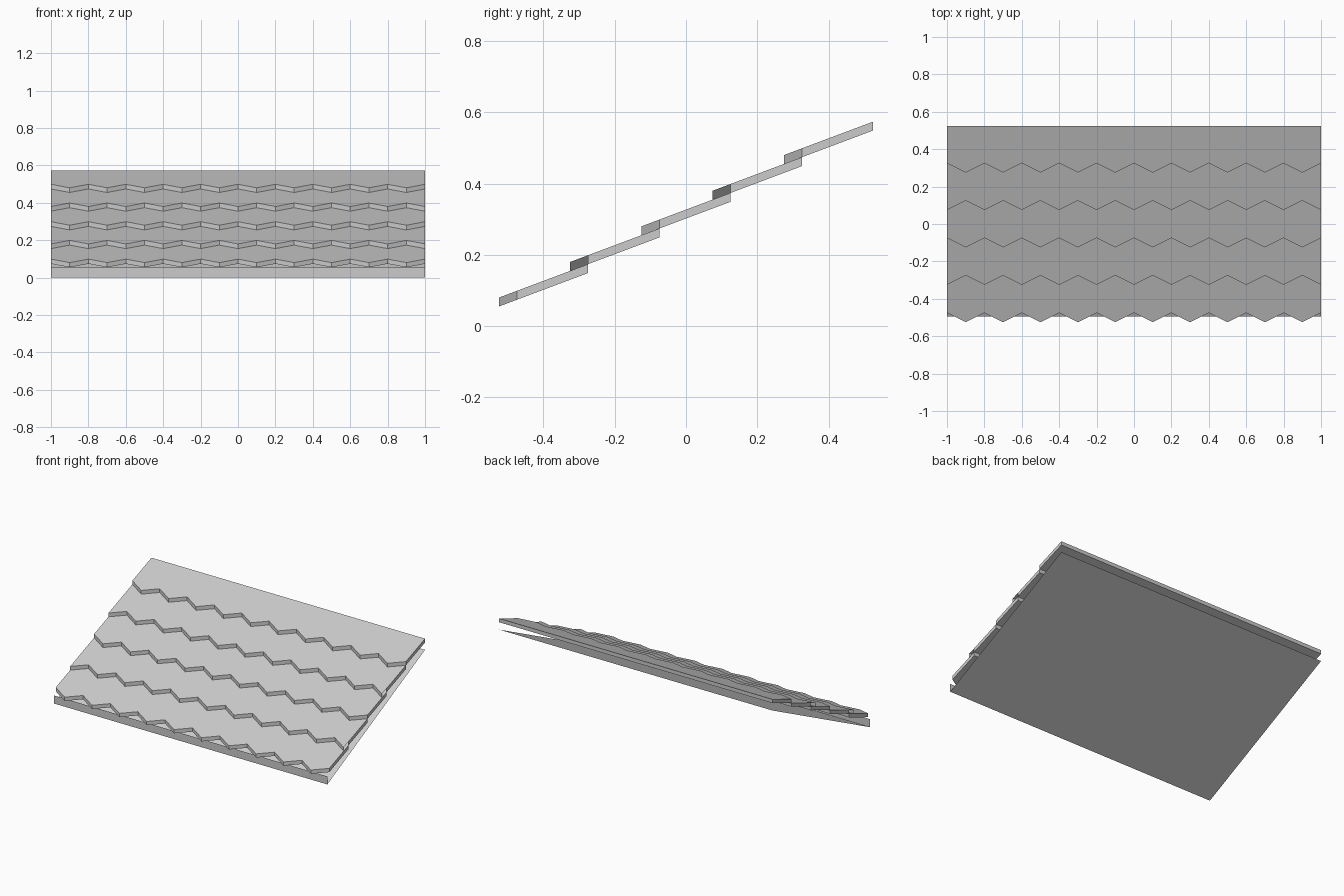
import bpy, bmesh

if "Cube" in bpy.data.objects:
    bpy.data.objects.remove(bpy.data.objects["Cube"])

SLOPE, THICK = 0.375, 0.025      # tilt of each shingle row, vertical thickness
TOOTH, LENGTH = 0.05, 0.25       # zigzag depth, full row length in y
STEPS = 20                       # half-teeth across the width


def make_object(name, bm):
    mesh = bpy.data.meshes.new(name)
    bm.to_mesh(mesh)
    bm.free()
    obj = bpy.data.objects.new(name, mesh)
    bpy.context.collection.objects.link(obj)
    return obj


def shingle_row(index):
    y0, z0 = -0.525 + 0.2 * index, 0.055 + 0.1 * index
    bm = bmesh.new()

    def pair(x, dy):
        z = z0 + SLOPE * dy
        return (bm.verts.new((x, y0 + dy, z)),
                bm.verts.new((x, y0 + dy, z + THICK)))

    xs = [-1 + 2 * i / STEPS for i in range(STEPS + 1)]
    # zigzag front edge, shifted by half a tooth on every other row
    front = [pair(x, TOOTH if (i + index) % 2 == 0 else 0) for i, x in enumerate(xs)]
    mid = [pair(x, TOOTH) for x in xs]
    back = [pair(x, LENGTH) for x in xs]

    for i in range(STEPS):
        f, g, m, n, b, c = (front[i], front[i + 1], mid[i], mid[i + 1],
                            back[i], back[i + 1])
        bm.faces.new((f[0], g[0], g[1], f[1]))               # saw-tooth face
        bm.faces.new((c[0], b[0], b[1], c[1]))               # rear edge
        bm.faces.new((m[1], n[1], c[1], b[1]))               # top
        bm.faces.new((n[0], m[0], b[0], c[0]))               # underside
        # half-tooth triangles, top and bottom
        tip, tip_x = (f, 0) if (i + index) % 2 else (g, 1)
        bm.faces.new((tip[1], n[1], m[1]))
        bm.faces.new((tip[0], m[0], n[0]))
    # end caps behind the teeth
    bm.faces.new((mid[0][0], mid[0][1], back[0][1], back[0][0]))
    bm.faces.new((mid[-1][1], mid[-1][0], back[-1][0], back[-1][1]))

    bmesh.ops.remove_doubles(bm, verts=bm.verts, dist=1e-5)
    # merge coplanar panels into clean flat faces
    bmesh.ops.dissolve_limit(bm, angle_limit=0.01, verts=bm.verts, edges=bm.edges)
    make_object(f"shingle_row_{index + 1}", bm)


def panel(name, corners):
    bm = bmesh.new()
    bm.faces.new([bm.verts.new(c) for c in corners])
    make_object(name, bm)


# overlapping shingle rows
for row in range(5):
    shingle_row(row)

# thin sloped deck under the shingles and the fascia along its front
F, B = -0.495, 0.525
panel("roof_deck", [(-1, F, 0), (-1, B, 0.5), (1, B, 0.5), (1, F, 0)])
panel("front_fascia", [(-1, F, 0), (1, F, 0), (1, F, 0.053), (-1, F, 0.053)])
